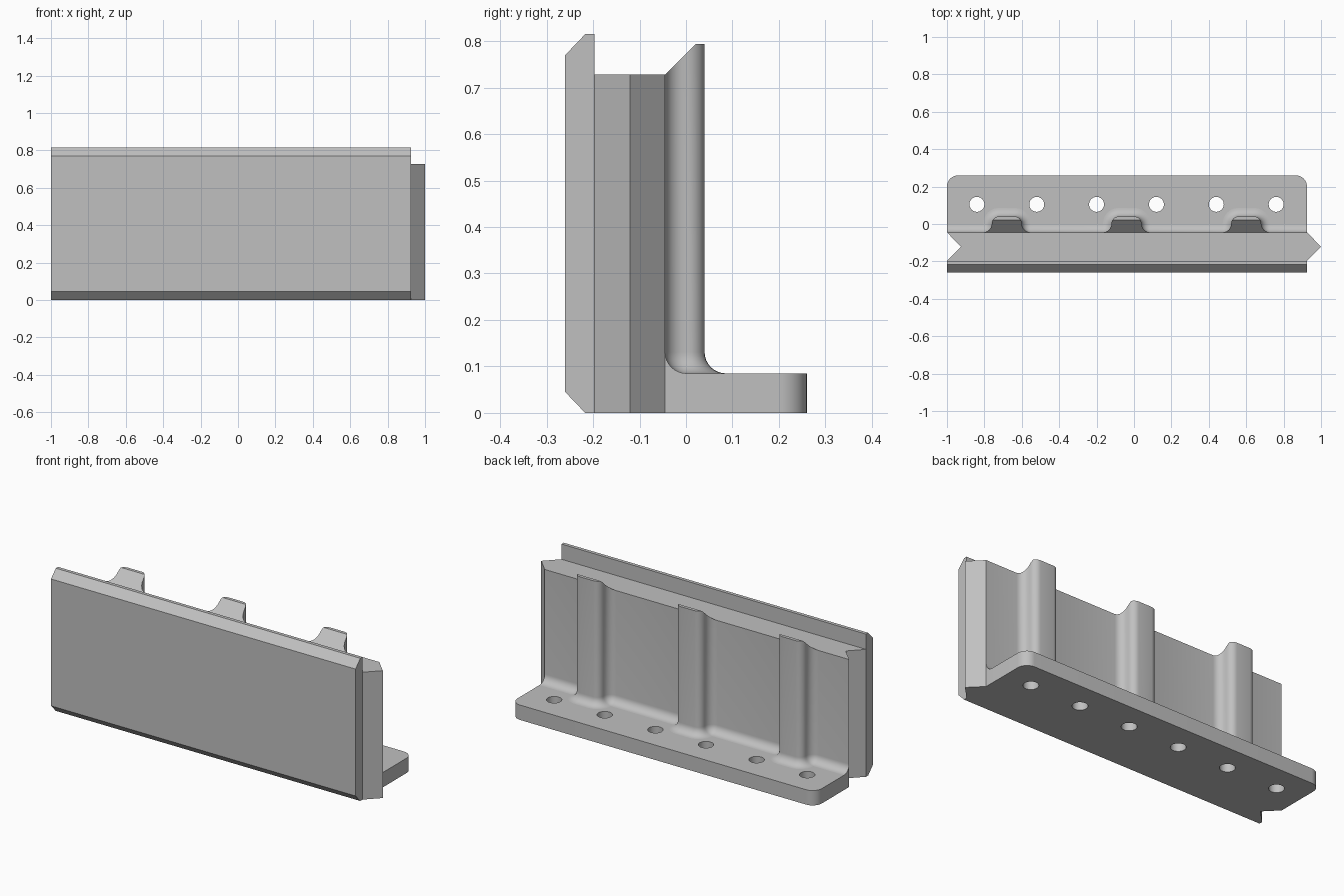
import bpy, bmesh
from math import sin, cos, pi, radians
from mathutils import Vector

cube = bpy.data.objects.get("Cube")
if cube:
    bpy.data.objects.remove(cube, do_unlink=True)

grey = bpy.data.materials.new("plain grey")
grey.use_nodes = True
GREY = (0.53, 0.53, 0.53, 1)
grey.diffuse_color = GREY
grey.node_tree.nodes["Principled BSDF"].inputs["Base Color"].default_value = GREY

# Shared dimensions
LEFT, RIGHT = -1.0, 0.925
WALL, JOINT, BACK = -0.045, -0.197, 0.26
FLANGE_H, BODY_H, RIB_H = 0.085, 0.728, 0.794
RIBS = (-0.68, -0.04, 0.60)


def finish(bm, name):
    mesh = bpy.data.meshes.new(name)
    bm.to_mesh(mesh)
    bm.free()
    mesh.materials.append(grey)
    obj = bpy.data.objects.new(name, mesh)
    bpy.context.collection.objects.link(obj)
    return obj


def prism(points, direction):
    bm = bmesh.new()
    base = bm.faces.new([bm.verts.new(p) for p in points])
    ext = bmesh.ops.extrude_face_region(bm, geom=[base], use_keep_orig=True)
    moved = [v for v in ext["geom"] if isinstance(v, bmesh.types.BMVert)]
    bmesh.ops.translate(bm, verts=moved, vec=direction)
    bmesh.ops.recalc_face_normals(bm, faces=bm.faces[:])
    return bm


def smooth(obj):
    bpy.ops.object.select_all(action="DESELECT")
    obj.select_set(True)
    bpy.context.view_layer.objects.active = obj
    bpy.ops.object.shade_smooth_by_angle(angle=radians(30))


# Front plate: chamfered side profile swept along x
plate_profile = [(JOINT, 0), (-0.217, 0), (-0.26, 0.045),
                 (-0.26, 0.77), (-0.217, 0.815), (JOINT, 0.815)]
finish(prism([(LEFT, y, z) for y, z in plate_profile],
             (RIGHT - LEFT, 0, 0)), "front_plate")

# Body: interlocking notch on one end and matching point on the other
mid = (WALL + JOINT) / 2
body_plan = [(LEFT, JOINT), (RIGHT, JOINT), (1, mid),
             (RIGHT, WALL), (LEFT, WALL), (-0.925, mid)]
bm = prism([(x, y, 0) for x, y in body_plan], (0, 0, BODY_H))
hidden = [f for f in bm.faces if abs(f.normal.y) > 0.9]
bmesh.ops.delete(bm, geom=hidden, context="FACES")
finish(bm, "body")

# Flange: flat outline with rounded rear corners and bolt holes
curve = bpy.data.curves.new("flange", "CURVE")
curve.dimensions = "2D"
curve.fill_mode = "BOTH"
curve.extrude = FLANGE_H / 2


def outline(points):
    spline = curve.splines.new("POLY")
    spline.points.add(len(points) - 1)
    for p, (x, y) in zip(spline.points, points):
        p.co = (x, y, 0, 1)
    spline.use_cyclic_u = True


def arc(cx, cy, r, start, end, steps):
    angles = [radians(start + (end - start) * i / steps) for i in range(steps + 1)]
    return [(cx + r * cos(a), cy + r * sin(a)) for a in angles]


CORNER = 0.06
outline([(LEFT, WALL), (RIGHT, WALL)]
        + arc(RIGHT - CORNER, BACK - CORNER, CORNER, 0, 90, 10)
        + arc(LEFT + CORNER, BACK - CORNER, CORNER, 90, 180, 10))
for i in range(6):
    outline(arc(-0.84 + 0.32 * i, 0.105, 0.04, 0, 360, 32)[:-1])
flange = bpy.data.objects.new("flange", curve)
bpy.context.collection.objects.link(flange)
curve.materials.append(grey)
flange.location.z = FLANGE_H / 2
bpy.ops.object.select_all(action="DESELECT")
flange.select_set(True)
bpy.context.view_layer.objects.active = flange
bpy.ops.object.convert(target="MESH")
smooth(bpy.context.view_layer.objects.active)

# Ribbed wall: plan path of points with outward normals
FOOT, HOLLOW, ROUND, FILLET, SEG = 0.127, 0.047, 0.038, 0.046, 6
CY = WALL + HOLLOW
half = []
for i in range(SEG + 1):
    a = pi / 2 * i / SEG
    n = Vector((-sin(a), cos(a)))
    half.append((Vector((-FOOT, CY)) - n * HOLLOW, n))
for i in range(1, SEG + 1):
    a = pi / 2 * i / SEG
    n = Vector((-cos(a), sin(a)))
    half.append((Vector((HOLLOW + ROUND - FOOT, CY)) + n * ROUND, n))


def mirrored(v):
    return Vector((-v.x, v.y))


rib = half + [(mirrored(p), mirrored(n)) for p, n in reversed(half)]
up = Vector((0, 1))
path = [(Vector((LEFT, WALL)), up)]
for c in RIBS:
    path += [(p + Vector((c, 0)), n) for p, n in rib]
path.append((Vector((RIGHT, WALL)), up))

# Columns rise through the base fillet to the sloping rib tops
bm = bmesh.new()
columns = []
for p, n in path:
    column = []
    for i in range(9):
        t = pi / 2 * i / 8
        q = p + n * FILLET * (1 - sin(t))
        column.append(bm.verts.new((q.x, q.y, FLANGE_H + FILLET * (1 - cos(t)))))
    top = min(BODY_H + p.y - WALL, RIB_H)
    column.append(bm.verts.new((p.x, p.y, top)))
    columns.append(column)
for a, b in zip(columns, columns[1:]):
    for j in range(len(a) - 1):
        bm.faces.new((a[j], a[j + 1], b[j + 1], b[j]))

# Rib tops: strips joining each side of a rib
for r in range(len(RIBS)):
    tops = [col[-1] for col in columns[1 + r * len(rib):1 + (r + 1) * len(rib)]]
    for k in range(len(half) - 1):
        bm.faces.new((tops[k], tops[-1 - k], tops[-2 - k], tops[k + 1]))

# Fillet end caps
for column, x in ((columns[0], LEFT), (columns[-1], RIGHT)):
    loop = [bm.verts.new((x, WALL, FLANGE_H))] + column[:9]
    bm.faces.new(loop if x > 0 else loop[::-1])
smooth(finish(bm, "ribbed_back_wall"))
